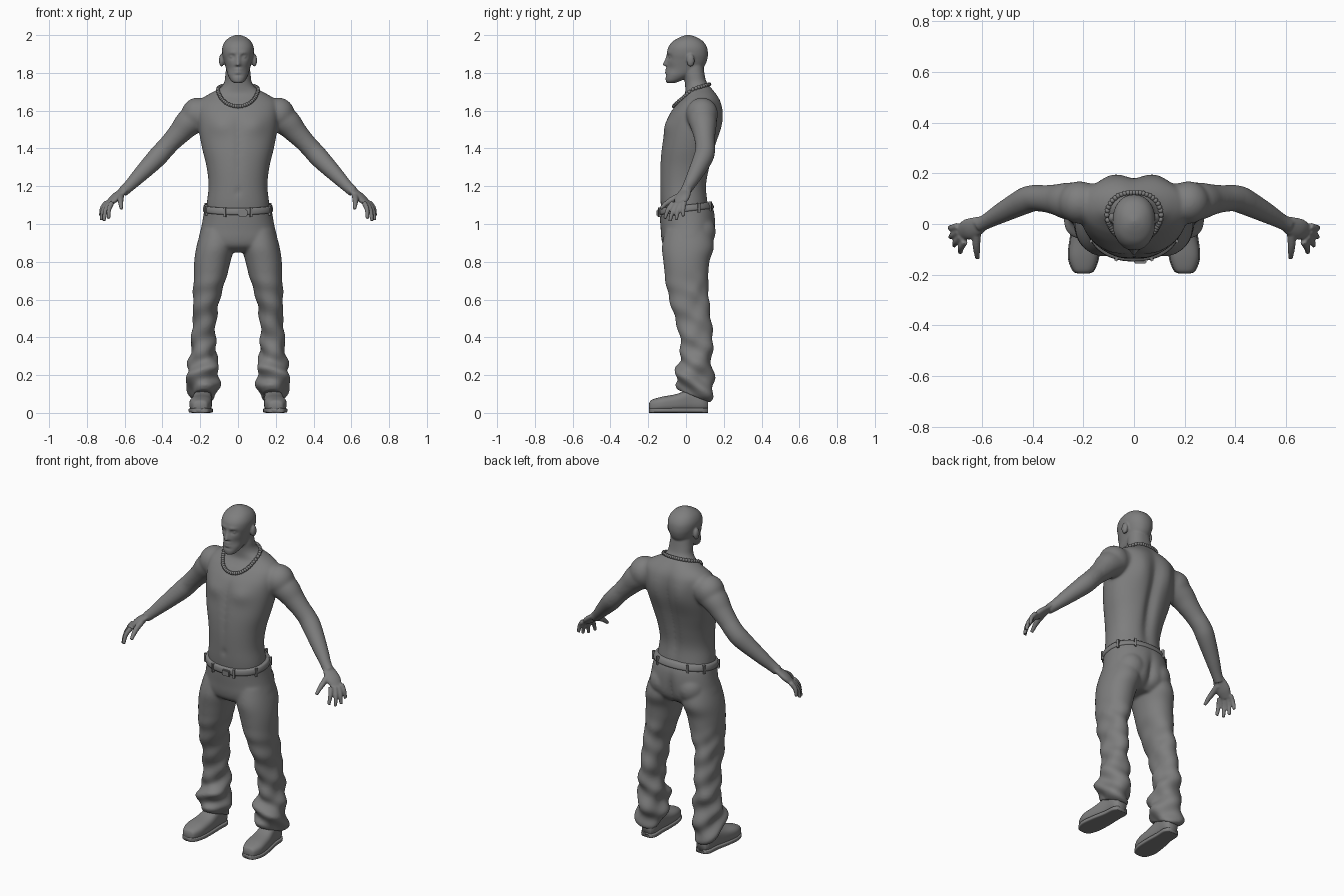
import bpy, bmesh, math
from mathutils import Vector, Matrix

if "Cube" in bpy.data.objects:
    bpy.data.objects.remove(bpy.data.objects["Cube"])

grey = bpy.data.materials.new("plain grey")
grey.use_nodes = True
grey.diffuse_color = (0.21, 0.21, 0.21, 1)
grey.node_tree.nodes["Principled BSDF"].inputs["Base Color"].default_value = (0.21, 0.21, 0.21, 1)


def bump(d, width):
    return math.exp(-(d / width) ** 2)


def clamp(a):
    return max(0.0, min(1.0, a))


def densify(rows, k):
    """Catmull-Rom interpolation of equal-length tuples."""
    out = []
    for i in range(len(rows) - 1):
        p = [rows[max(0, min(len(rows) - 1, i + j))] for j in (-1, 0, 1, 2)]
        for s in range(k):
            t = s / k
            out.append([0.5 * (2 * b + (c - a) * t + (2 * a - 5 * b + 4 * c - d) * t ** 2
                               + (3 * b - a - 3 * c + d) * t ** 3) for a, b, c, d in zip(*p)])
    return out + [list(rows[-1])]


def oval(ang, n):
    c, s = math.cos(ang), math.sin(ang)
    return math.copysign(abs(c) ** (2 / n), c), math.copysign(abs(s) ** (2 / n), s)


def skin_rings(bm, rings):
    """Bridge rings of points and cap both ends."""
    rows = [[bm.verts.new(p) for p in ring] for ring in rings]
    n = len(rows[0])
    for a, b in zip(rows, rows[1:]):
        for i in range(n):
            bm.faces.new((a[i], a[(i + 1) % n], b[(i + 1) % n], b[i]))
    bm.faces.new(rows[0])
    bm.faces.new(rows[-1])


def loft(bm, rows, n=2.2, side=1, lengthwise=False, shape=None, segs=64, k=6):
    """Rows are (position, centre x, half width, low, high) along z, or along y."""
    rings = []
    for t, cx, w, lo, hi in densify(rows, k):
        ring = []
        for i in range(segs):
            a, b = oval(math.tau * i / segs, n)
            x, v = cx + w * a, (lo + hi) / 2 + (hi - lo) / 2 * b
            p = Vector((x, t, v)) if lengthwise else Vector((x, v, t))
            if shape:
                shape(p)
            p.x *= side
            ring.append(p)
        rings.append(ring)
    skin_rings(bm, rings)


def tube(bm, rows, side=1, across=None, wide=1, k=5):
    """Rows are (x, y, z, radius)."""
    pts = densify(rows, k)
    rings = []
    for i, p in enumerate(pts):
        a, b = pts[max(0, i - 1)], pts[min(len(pts) - 1, i + 1)]
        t = (Vector(b[:3]) - Vector(a[:3])).normalized()
        v = t.cross(Vector(across or (0, 1, 0))).normalized()
        u = v.cross(t)
        ring = [Vector(p[:3]) + p[3] * (u * wide * math.cos(g) + v * math.sin(g))
                for g in (math.tau * j / 20 for j in range(20))]
        rings.append([Vector((q.x * side, q.y, q.z)) for q in ring])
    skin_rings(bm, rings)


def ball(bm, centre, radii, sub=3):
    m = Matrix.Translation(centre) @ Matrix.Diagonal((*radii, 1))
    bmesh.ops.create_icosphere(bm, subdivisions=sub, radius=1, matrix=m)


def box(bm, centre, size, turn=0):
    m = Matrix.Translation(centre) @ Matrix.Rotation(turn, 4, 'Z') @ Matrix.Diagonal((*size, 1))
    bmesh.ops.create_cube(bm, size=1, matrix=m)


def finish(bm, name, voxel=0, relax=None, rounds=30, smooth=True):
    """Make the object; optionally fuse its parts and relax chosen areas."""
    bmesh.ops.recalc_face_normals(bm, faces=bm.faces)
    mesh = bpy.data.meshes.new(name)
    bm.to_mesh(mesh)
    bm.free()
    ob = bpy.data.objects.new(name, mesh)
    bpy.context.collection.objects.link(ob)
    if voxel:
        mod = ob.modifiers.new("fuse", 'REMESH')
        mod.mode, mod.voxel_size = 'VOXEL', voxel
        bake(ob)
        mod = ob.modifiers.new("soften", 'SMOOTH')
        mod.factor, mod.iterations = 0.5, 3
        if relax:
            group = ob.vertex_groups.new(name="relax")
            for v in ob.data.vertices:
                group.add([v.index], relax(v.co), 'REPLACE')
            mod = ob.modifiers.new("blend", 'SMOOTH')
            mod.factor, mod.iterations, mod.vertex_group = 0.5, rounds, "relax"
        bake(ob)
    ob.data.materials.clear()
    ob.data.materials.append(grey)
    for f in ob.data.polygons:
        f.use_smooth = smooth
    return ob


def bake(ob):
    dg = bpy.context.evaluated_depsgraph_get()
    mesh = bpy.data.meshes.new_from_object(ob.evaluated_get(dg))
    ob.modifiers.clear()
    ob.data = mesh


# Torso and neck, with chest, shoulder blades and spine
def torso_shape(p):
    x, z = abs(p.x), p.z
    if p.y > 0.05:
        p.y += 0.014 * bump(x - 0.09, 0.05) * bump(z - 1.56, 0.1)
        p.y -= 0.026 * bump(x, 0.03) * bump(z - 1.38, 0.24)
    elif p.y < -0.02:
        p.y -= 0.014 * bump(x - 0.09, 0.06) * bump(z - 1.52, 0.045)
        p.y += 0.008 * bump(x, 0.015) * bump(z - 1.4, 0.2)
        p.y += 0.01 * bump(x, 0.012) * bump(z - 1.17, 0.015)


bm = bmesh.new()
loft(bm, [(1.0, 0, .165, -.12, .13), (1.1, 0, .166, -.134, .12), (1.2, 0, .156, -.138, .112),
          (1.3, 0, .166, -.138, .13), (1.4, 0, .19, -.13, .155), (1.5, 0, .208, -.112, .182),
          (1.58, 0, .215, -.088, .19), (1.635, 0, .212, -.05, .185), (1.665, 0, .19, -.022, .175),
          (1.69, 0, .15, -.005, .16), (1.72, 0, .096, -.004, .137), (1.75, 0, .073, -.006, .112),
          (1.79, 0, .067, -.012, .1), (1.86, 0, .06, -.02, .09)], shape=torso_shape)


# Head with sockets, nose, lips and chin
def face_shape(p):
    x, z = abs(p.x), p.z
    if p.y > -0.02:
        return
    p.y += 0.013 * bump(x - 0.032, 0.016) * bump(z - 1.885, 0.011)
    p.y -= 0.006 * bump(x - 0.028, 0.025) * bump(z - 1.907, 0.009)
    p.y += 0.006 * bump(x - 0.045, 0.02) * bump(z - 1.825, 0.02)
    if 1.838 < z < 1.9:
        p.y -= 0.025 * bump(x, 0.008 + 0.12 * (1.9 - z)) * (1.9 - z) / 0.06
    p.y -= 0.007 * bump(x, 0.02) * (bump(z - 1.818, 0.006) + bump(z - 1.802, 0.006))
    p.y += 0.005 * bump(x, 0.03) * bump(z - 1.787, 0.006)


loft(bm, [(1.746, 0, .018, -.1, -.06), (1.757, 0, .036, -.107, -.03), (1.785, 0, .052, -.108, .03),
          (1.81, 0, .06, -.104, .075), (1.84, 0, .068, -.102, .1), (1.87, 0, .076, -.1, .112),
          (1.9, 0, .083, -.1, .116), (1.935, 0, .083, -.094, .111), (1.965, 0, .07, -.072, .092),
          (1.986, 0, .047, -.038, .062), (1.998, 0, .02, -.008, .03), (2.002, 0, .003, .008, .014)],
     shape=face_shape, segs=96)

for s in (1, -1):
    ball(bm, (s * .032, -.079, 1.885), (.013, .012, .01))
    ball(bm, (s * .087, .024, 1.866), (.014, .021, .034))
    # Shoulder, arm and hand
    ball(bm, (s * .215, .085, 1.582), (.085, .085, .088))
    tube(bm, [(.16, .08, 1.6, .08), (.255, .09, 1.54, .075), (.305, .096, 1.487, .062),
              (.352, .1, 1.437, .054), (.395, .102, 1.39, .053), (.434, .09, 1.347, .053),
              (.52, .045, 1.258, .041), (.575, .014, 1.202, .031), (.61, -.004, 1.17, .028)], s)
    tube(bm, [(.595, .004, 1.185, .014), (.62, -.008, 1.165, .018), (.655, -.022, 1.135, .02),
              (.687, -.034, 1.104, .013)], s, across=(.5, .85, 0), wide=2.1)
    for knuckle, tip in (((.667, -.068, 1.113), (.685, -.113, 1.028)),
                         ((.682, -.048, 1.108), (.709, -.085, 1.015)),
                         ((.692, -.028, 1.108), (.724, -.052, 1.02)),
                         ((.695, -.008, 1.116), (.728, -.014, 1.04))):
        mid = (Vector(knuckle) + Vector(tip)) / 2 + Vector((.007, -.004, .006))
        tube(bm, [(*knuckle, .014), (*mid, .0125), (*tip, .009)], s)
    tube(bm, [(.62, -.02, 1.155, .018), (.622, -.075, 1.128, .016),
              (.62, -.108, 1.106, .013), (.618, -.135, 1.08, .009)], s, across=(1, 0, 0))

body = finish(bm, "body", 0.0055,
              lambda c: clamp((.57 - abs(c.x)) / .08) * clamp((1.74 - c.z) / .06), 35)


# Trousers
def waist_tilt(p):
    p.z += 0.12 * p.y * clamp((p.z - 0.95) / 0.1)


def seat_shape(p):
    if p.y > 0:
        p.y -= 0.025 * bump(p.x, 0.022) * bump(p.z - 0.93, 0.08)
    waist_tilt(p)


def leg_shape(p):
    # Creases grow towards the slanted hem
    ang = math.atan2(p.y - 0.05, p.x - 0.18)
    amount = 0.004 + 0.006 * clamp((0.45 - p.z) / 0.25)
    fold = amount * (math.sin(52 * p.z + 2 * ang) + 0.6 * math.sin(31 * p.z - 3 * ang))
    fold *= clamp((0.75 - p.z) / 0.1)
    p.x += fold * math.cos(ang)
    p.y += fold * math.sin(ang)
    p.z -= (p.y - 0.05) * 0.4 * clamp((0.3 - p.z) / 0.2)


bm = bmesh.new()
loft(bm, [(.85, 0, .11, -.07, .09), (.88, 0, .19, -.115, .13), (.92, 0, .208, -.13, .152),
          (.98, 0, .195, -.134, .158), (1.04, 0, .184, -.138, .152), (1.1, 0, .176, -.14, .13)],
     shape=seat_shape)
for s in (1, -1):
    ball(bm, (s * .09, .07, .96), (.085, .088, .09))
    loft(bm, [(.97, .105, .09, -.11, .13), (.88, .12, .1, -.127, .148), (.8, .136, .096, -.12, .124),
              (.7, .15, .085, -.108, .118), (.6, .168, .069, -.09, .12), (.5, .175, .062, -.056, .134),
              (.4, .183, .062, -.036, .14), (.3, .184, .07, -.024, .14), (.22, .184, .081, -.055, .14),
              (.15, .187, .083, -.052, .145), (.11, .186, .074, -.045, .14), (.085, .185, .06, -.03, .12)],
         side=s, n=2.1, shape=leg_shape)
finish(bm, "trousers", 0.006, lambda c: clamp((c.z - .55) / .2) * clamp((1.09 - c.z) / .05), 20)

# Belt with loops and buckle
bm = bmesh.new()
loft(bm, [(1.066, 0, .184, -.146, .148), (1.074, 0, .186, -.148, .148), (1.094, 0, .183, -.147, .14),
          (1.101, 0, .178, -.143, .134)], shape=waist_tilt, k=1)
finish(bm, "belt").data.shade_smooth()
bm = bmesh.new()
for deg in (25, 60, 120, 155, 205, 250, 290, 335):
    a, b = oval(math.radians(deg), 2.2)
    y = 0.147 * b
    box(bm, (.185 * a, y, 1.078 + .12 * y), (.012, .014, .05), math.radians(deg + 90))
finish(bm, "belt_loops", smooth=False)
bm = bmesh.new()
box(bm, (.025, -.149, 1.058), (.05, .014, .036))
bmesh.ops.bevel(bm, geom=bm.edges[:], offset=.004, segments=2, affect='EDGES')
finish(bm, "belt_buckle", smooth=False)

# Shoes and soles
upper = [(-.195, .2, .02, .02, .05), (-.183, .2, .04, .008, .068), (-.13, .199, .058, .006, .085),
         (-.05, .193, .056, .006, .1), (.03, .186, .047, .006, .13), (.09, .183, .045, .006, .13),
         (.117, .182, .03, .012, .1)]
for s, label in ((1, "left"), (-1, "right")):
    bm = bmesh.new()
    loft(bm, upper, n=2.7, side=s, lengthwise=True)
    finish(bm, label + "_shoe")
    bm = bmesh.new()
    loft(bm, [(y, x, w + .004, 0, .026) for y, x, w, lo, hi in upper], n=5, side=s, lengthwise=True)
    finish(bm, label + "_sole")

# Necklace of beads resting on the chest and neck
bm = bmesh.new()
beads = 50
for i in range(beads):
    g = math.tau * i / beads
    y = 0.028 - 0.092 * math.cos(g)
    start = Vector((0.094 * math.sin(g), y, 1.622 + (y + 0.064) * 0.62))
    ok, near, normal, face = body.closest_point_on_mesh(start)
    ball(bm, near + normal * 0.005, (.0105, .0105, .0105), 2)
finish(bm, "necklace")
